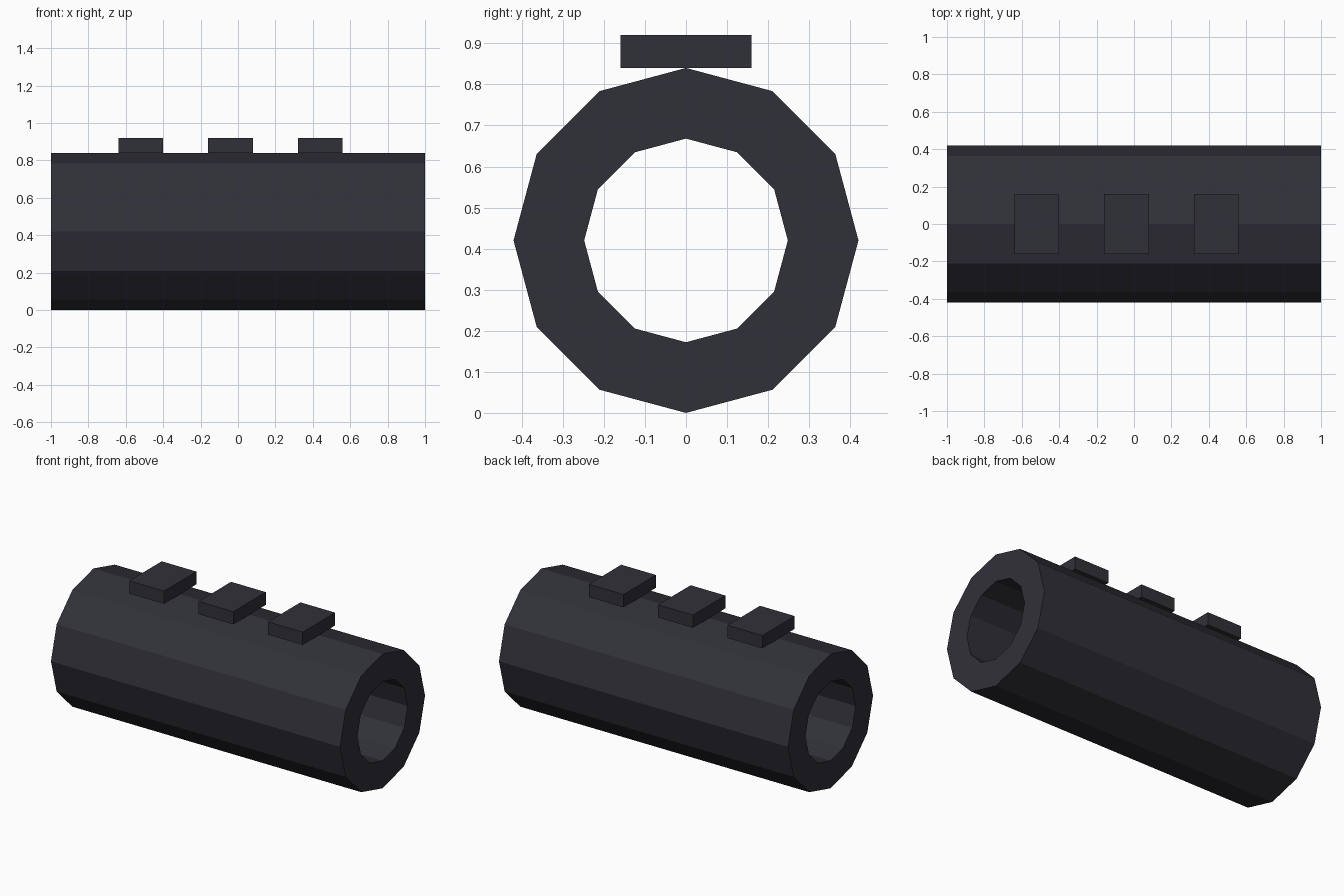
import bpy, bmesh
from math import sin, cos, tau

if "Cube" in bpy.data.objects:
    bpy.data.objects.remove(bpy.data.objects["Cube"])

SIDES = 12
LENGTH = 2.0
OUTER, INNER = 0.42, 0.248

# Dark gunmetal for every part
metal = bpy.data.materials.new("dark_gunmetal")
metal.use_nodes = True
color = (0.03, 0.03, 0.04, 1)
metal.diffuse_color = color
metal.node_tree.nodes["Principled BSDF"].inputs["Base Color"].default_value = color


def add_object(name, bm):
    bmesh.ops.recalc_face_normals(bm, faces=bm.faces)
    mesh = bpy.data.meshes.new(name)
    bm.to_mesh(mesh)
    bm.free()
    mesh.materials.append(metal)
    obj = bpy.data.objects.new(name, mesh)
    bpy.context.collection.objects.link(obj)
    return obj


# Hollow faceted tube: four rings joined in a closed loop
bm = bmesh.new()
half = LENGTH / 2
rings = []
for x, radius in ((-half, OUTER), (half, OUTER), (half, INNER), (-half, INNER)):
    angles = [tau * i / SIDES for i in range(SIDES)]
    rings.append([bm.verts.new((x, radius * sin(a), OUTER + radius * cos(a)))
                  for a in angles])
for r, ring in enumerate(rings):
    following = rings[(r + 1) % len(rings)]
    for i in range(SIDES):
        j = (i + 1) % SIDES
        bm.faces.new((ring[i], ring[j], following[j], following[i]))
add_object("tube", bm)

# Three flat lugs resting on the top ridge
for name, x in (("right_lug", -0.52), ("middle_lug", -0.04), ("left_lug", 0.44)):
    bm = bmesh.new()
    bmesh.ops.create_cube(bm, size=1)
    bmesh.ops.scale(bm, vec=(0.24, 0.32, 0.08), verts=bm.verts)
    lug = add_object(name, bm)
    lug.location = (x, 0, 2 * OUTER + 0.04)
